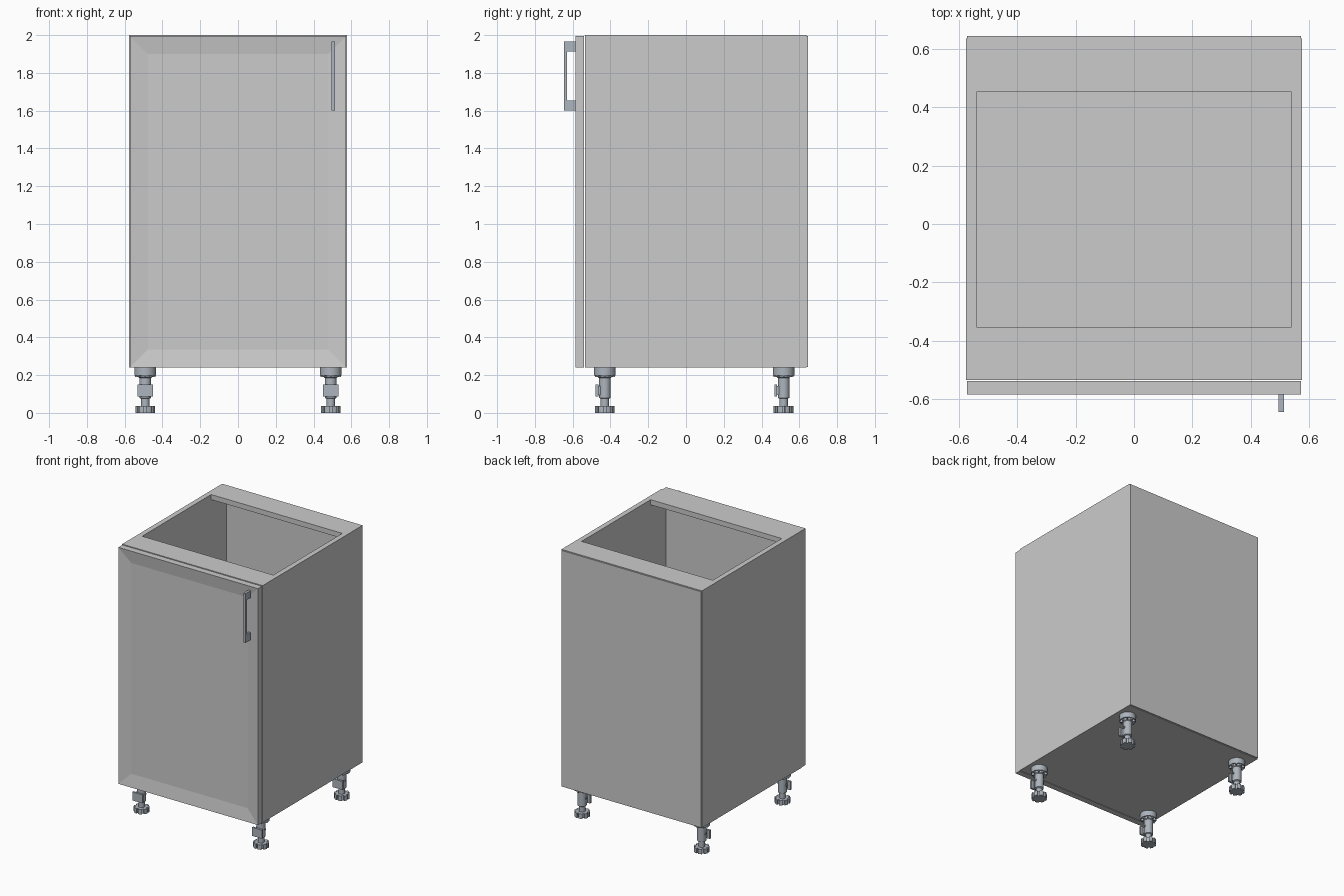
import bpy, bmesh
from math import sin, cos, pi, radians
from mathutils import Matrix, Vector

if "Cube" in bpy.data.objects:
    bpy.data.objects.remove(bpy.data.objects["Cube"])

metal = bpy.data.materials.new("metal_grey")
metal.diffuse_color = (0.42, 0.46, 0.51, 1)
metal.use_nodes = True
metal.node_tree.nodes["Principled BSDF"].inputs["Base Color"].default_value = metal.diffuse_color


def finish(name, bm, mat=None):
    bmesh.ops.recalc_face_normals(bm, faces=bm.faces)
    me = bpy.data.meshes.new(name)
    bm.to_mesh(me)
    bm.free()
    if mat:
        me.materials.append(mat)
    ob = bpy.data.objects.new(name, me)
    bpy.context.collection.objects.link(ob)
    return ob


def add_box(bm, x0, x1, y0, y1, z0, z1):
    m = Matrix.Translation(((x0 + x1) / 2, (y0 + y1) / 2, (z0 + z1) / 2))
    m = m @ Matrix.Diagonal((x1 - x0, y1 - y0, z1 - z0, 1))
    return bmesh.ops.create_cube(bm, size=1, matrix=m)["verts"]


def box(name, *dims):
    bm = bmesh.new()
    add_box(bm, *dims)
    return finish(name, bm)


def add_prism(bm, points, offset):
    face = bm.faces.new([bm.verts.new(p) for p in points])
    new = bmesh.ops.extrude_face_region(bm, geom=[face], use_keep_orig=True)["geom"]
    bmesh.ops.translate(bm, vec=offset, verts=[v for v in new if isinstance(v, bmesh.types.BMVert)])


def add_lathe(bm, profile, seg=32):
    verts = [bm.verts.new((r, 0, z)) for r, z in profile]
    edges = [bm.edges.new(e) for e in zip(verts, verts[1:])]
    bmesh.ops.spin(bm, geom=verts + edges, cent=(0, 0, 0), axis=(0, 0, 1),
                   angle=2 * pi, steps=seg, use_merge=True)
    bmesh.ops.remove_doubles(bm, verts=bm.verts, dist=1e-5)


def add_notched_disc(bm, r_out, r_in, z0, z1, notches, seg=6):
    pts = []
    step, gap = 2 * pi / notches, 0.007 / r_out
    for i in range(notches):
        a0, a1 = i * step + gap, (i + 1) * step - gap
        pts.append((r_in * cos(a0), r_in * sin(a0), z0))
        for k in range(seg + 1):
            a = a0 + (a1 - a0) * k / seg
            pts.append((r_out * cos(a), r_out * sin(a), z0))
        pts.append((r_in * cos(a1), r_in * sin(a1), z0))
    add_prism(bm, pts, Vector((0, 0, z1 - z0)))


# carcass panels
W, T, Z0, Z1 = 0.577, 0.038, 0.24, 2.0
YF, YB = -0.535, 0.637
for s, side in ((-1, "left"), (1, "right")):
    xs = sorted((s * W, s * (W - T)))
    box(side + "_side_panel", *xs, YF, YB, Z0, Z1)
box("bottom_panel", T - W, W - T, YF, YB, Z0, Z0 + T)
box("front_top_rail", T - W, W - T, YF, -0.355, Z1 - T, Z1)
box("back_top_rail", T - W, W - T, 0.455, YB, Z1 - T, Z1)
box("back_panel", 0.004 - W, W - 0.004, YB, 0.645, Z0 + 0.004, Z1 - 0.004)

# door with recessed centre panel
bm = bmesh.new()
add_box(bm, 0.004 - W, W - 0.004, -0.585, -0.539, Z0, Z1 - 0.004)
bm.normal_update()
front = min(bm.faces, key=lambda f: f.calc_center_median().y)
bmesh.ops.inset_region(bm, faces=[front], thickness=0.135)
bmesh.ops.translate(bm, vec=(0, 0.014, 0), verts=front.verts)
finish("door", bm)

# handle, a C-shaped profile extruded sideways
bm = bmesh.new()
profile = [(-0.585, 1.60), (-0.645, 1.60), (-0.645, 1.965), (-0.585, 1.965),
           (-0.585, 1.913), (-0.631, 1.913), (-0.631, 1.655), (-0.585, 1.655)]
add_prism(bm, [(0.495, y, z) for y, z in profile], Vector((0.019, 0, 0)))
finish("door_handle", bm, metal)

# adjustable leg
bm = bmesh.new()
add_lathe(bm, [(0, 0.008), (0.022, 0.008), (0.022, 0.075), (0.031, 0.08),
               (0.031, 0.185), (0.036, 0.19), (0.036, 0.24), (0, 0.24)])
add_lathe(bm, [(0.050, 0.198), (0.057, 0.198), (0.057, 0.24), (0, 0.24),
               (0, 0.226), (0.050, 0.226), (0.050, 0.198)])
add_notched_disc(bm, 0.053, 0.042, 0.0, 0.036, 8)
# ribs between socket and flange
for i in range(8):
    vs = add_box(bm, 0.03, 0.053, -0.004, 0.004, 0.19, 0.235)
    bmesh.ops.rotate(bm, cent=(0, 0, 0), matrix=Matrix.Rotation(i * pi / 4, 3, "Z"), verts=vs)
# plinth clip block and side pegs
add_box(bm, -0.041, 0.041, -0.049, -0.034, 0.087, 0.15)
add_box(bm, -0.02, 0.02, -0.036, -0.02, 0.095, 0.142)
add_box(bm, -0.036, 0.036, -0.006, 0.006, 0.13, 0.142)
leg = finish("front_left_leg", bm, metal)
bpy.context.view_layer.objects.active = leg
leg.select_set(True)
bpy.ops.object.shade_smooth_by_angle(angle=radians(30))
leg.location = (-0.491, -0.43, 0)
for name, x, y in (("front_right_leg", 0.491, -0.43), ("back_left_leg", -0.491, 0.517),
                   ("back_right_leg", 0.491, 0.517)):
    ob = leg.copy()
    ob.name = name
    ob.location = (x, y, 0)
    bpy.context.collection.objects.link(ob)
